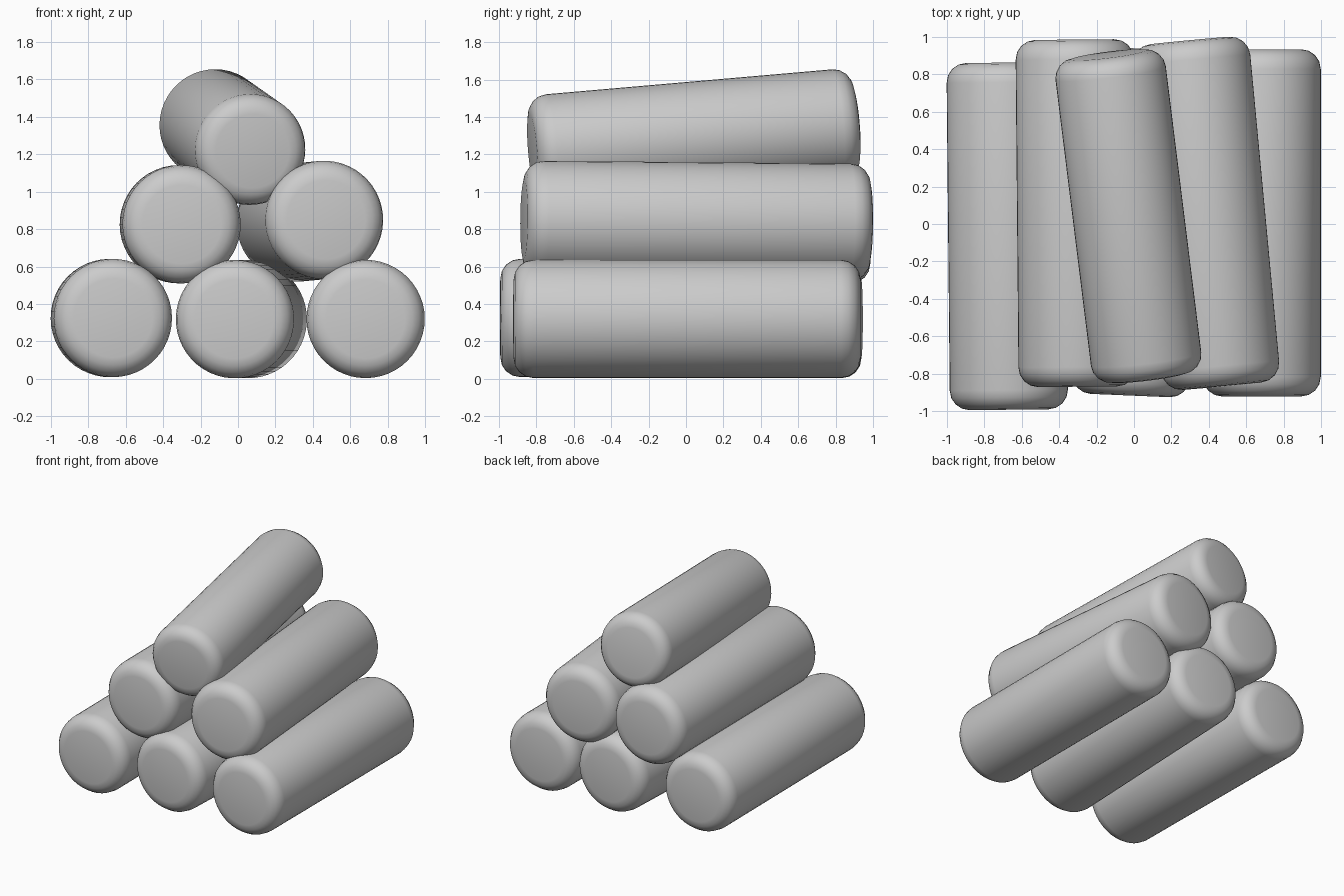
import bpy, math
from mathutils import Vector

if "Cube" in bpy.data.objects:
    bpy.data.objects.remove(bpy.data.objects["Cube"])

R, L = 0.316, 1.855


def log(name, centre, slope_x=0.0, slope_z=0.0, size=1.0):
    """Rounded cylinder running front to back; slopes are drift per unit of y."""
    axis = Vector((slope_x, 1, slope_z)).normalized()
    bpy.ops.mesh.primitive_cylinder_add(vertices=48, radius=R * size, depth=L * size)
    ob = bpy.context.object
    ob.name = name
    ob.location = centre
    ob.rotation_euler = Vector((0, 0, 1)).rotation_difference(axis).to_euler()
    # soft rounded rims on both ends
    bev = ob.modifiers.new("rim", 'BEVEL')
    bev.width = 0.105 * size
    bev.segments = 4
    bev.limit_method = 'ANGLE'
    bev.angle_limit = math.radians(40)
    for p in ob.data.polygons:
        p.use_smooth = True
    return ob


# bottom row
log("log_bottom_left", (-0.677, -0.065, 0.325), -0.01)
log("log_bottom_middle", (0.018, 0.010, 0.319), 0.042)
log("log_bottom_right", (0.682, 0.006, 0.320))
# middle row
log("log_middle_left", (-0.309, 0.058, 0.826), -0.009)
log("log_middle_right", (0.384, 0.057, 0.842), -0.094, -0.009)
# slanted top log, slightly smaller
log("log_top", (-0.030, 0.042, 1.292), -0.124, 0.087, 0.94)
